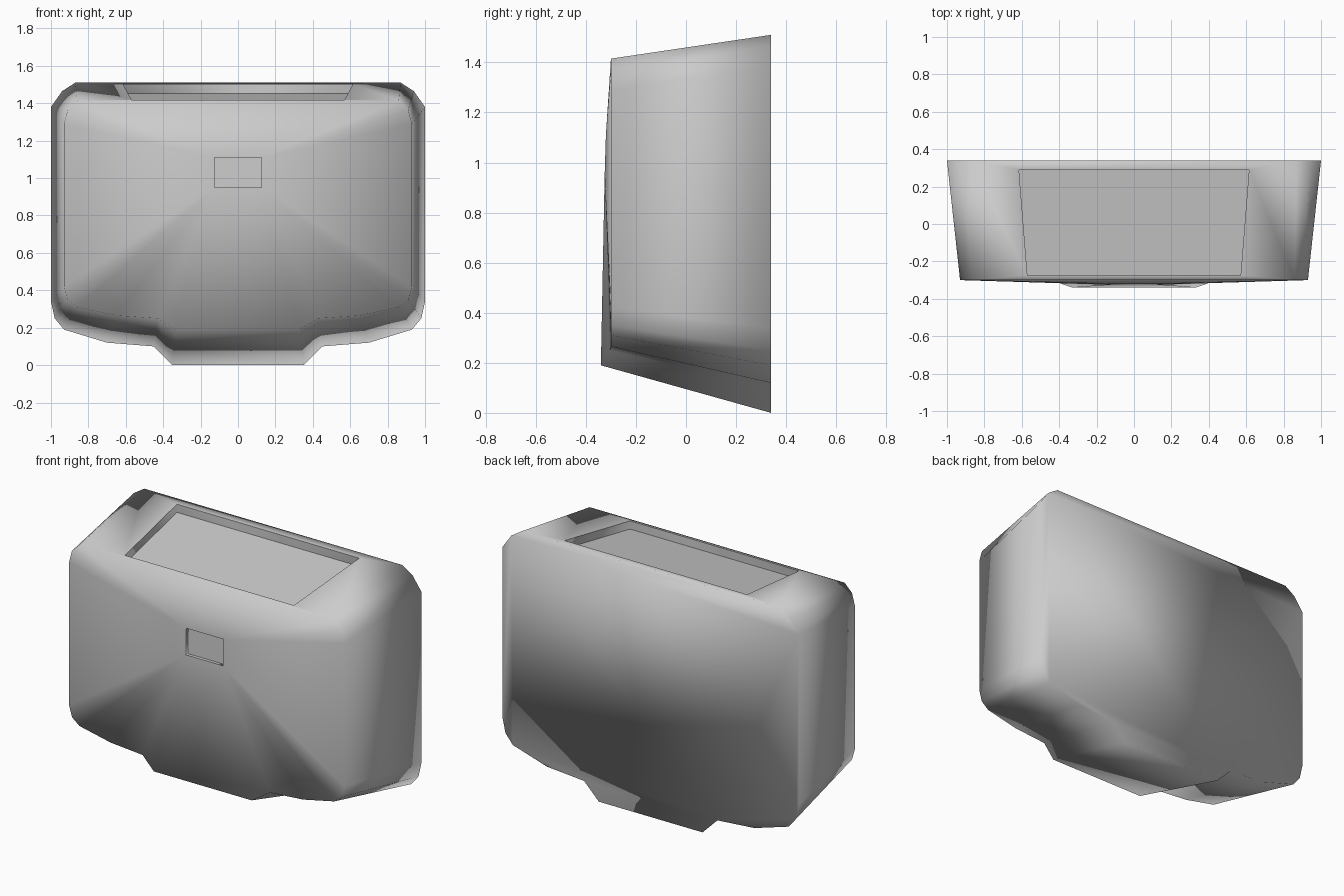
import bpy, bmesh
from mathutils import Vector

if "Cube" in bpy.data.objects:
    bpy.data.objects.remove(bpy.data.objects["Cube"])

grey = bpy.data.materials.new("plain_grey")
grey.diffuse_color = (0.6, 0.6, 0.6, 1)
grey.use_nodes = True
grey.node_tree.nodes["Principled BSDF"].inputs["Base Color"].default_value = grey.diffuse_color

# Right half outlines (x, y, z), from the bottom spout up to the top corner
FRONT_Y, BACK_Y = -0.30, 0.34
front_half = [(0.33, -0.34, 0.19), (0.43, -0.305, 0.25), (0.65, FRONT_Y, 0.265),
              (0.86, FRONT_Y, 0.31), (0.91, FRONT_Y, 0.35), (0.93, FRONT_Y, 0.42),
              (0.93, FRONT_Y, 1.29), (0.91, FRONT_Y, 1.365), (0.86, FRONT_Y, 1.415)]
back_half = [(x, BACK_Y, z) for x, z in
             [(0.35, 0), (0.45, 0.10), (0.70, 0.12), (0.93, 0.19), (0.98, 0.25),
              (1.0, 0.34), (1.0, 1.38), (0.94, 1.465), (0.87, 1.51)]]

bm = bmesh.new()


def loop(points):
    return [bm.verts.new(p) for p in points]


def mirrored(half):
    """Close a right half outline with its mirror image."""
    return loop(half + [(-x, y, z) for x, y, z in reversed(half)])


def recess(rim, direction):
    """Sink a pocket below a rim and keep its edges crisp."""
    floor = loop([v.co + Vector(direction) for v in rim])
    n = len(rim)
    for i in range(n):
        j = (i + 1) % n
        bm.faces.new((rim[i], rim[j], floor[j], floor[i]))
        bm.edges.get((rim[i], rim[j])).smooth = False
        bm.edges.get((floor[i], floor[j])).smooth = False
    bm.faces.new(floor)


front, back = mirrored(front_half), mirrored(back_half)
count, half = len(front), len(front_half)

# Tapered side walls, leaving out the top, and the closed back
for i in range(count):
    j = (i + 1) % count
    if i != half - 1:
        bm.faces.new((front[i], front[j], back[j], back[i]))
bm.faces.new(back)

# Small front window, with the front panel fanned out from its corners
window = loop([(0.125, -0.325, 0.95), (0.125, -0.32, 1.11),
               (-0.125, -0.32, 1.11), (-0.125, -0.325, 0.95)])


def corner(v):
    upper = v.co.z > 0.9
    if v.co.x > 0:
        return window[1] if upper else window[0]
    return window[2] if upper else window[3]


for i in range(count):
    a, b = front[i], front[(i + 1) % count]
    ca, cb = corner(a), corner(b)
    bm.faces.new((a, b, ca) if ca == cb else (a, b, cb, ca))
recess(window, (0, 0.02, 0))


# Sloping top with a shallow tray sunk into it
def top_z(y):
    return 1.415 + (y - FRONT_Y) * (1.51 - 1.415) / (BACK_Y - FRONT_Y)


tray = loop([(x, y, top_z(y)) for x, y in
             [(0.57, -0.275), (0.615, 0.29), (-0.615, 0.29), (-0.57, -0.275)]])
outer = [front[half - 1], back[half - 1], back[half], front[half]]
for i in range(4):
    j = (i + 1) % 4
    bm.faces.new((outer[i], outer[j], tray[j], tray[i]))
recess(tray, (0, 0, -0.05))

bmesh.ops.recalc_face_normals(bm, faces=bm.faces)
for f in bm.faces:
    f.smooth = True

mesh = bpy.data.meshes.new("dispenser_body")
bm.to_mesh(mesh)
bm.free()
mesh.materials.append(grey)
body = bpy.data.objects.new("dispenser_body", mesh)
bpy.context.collection.objects.link(body)
